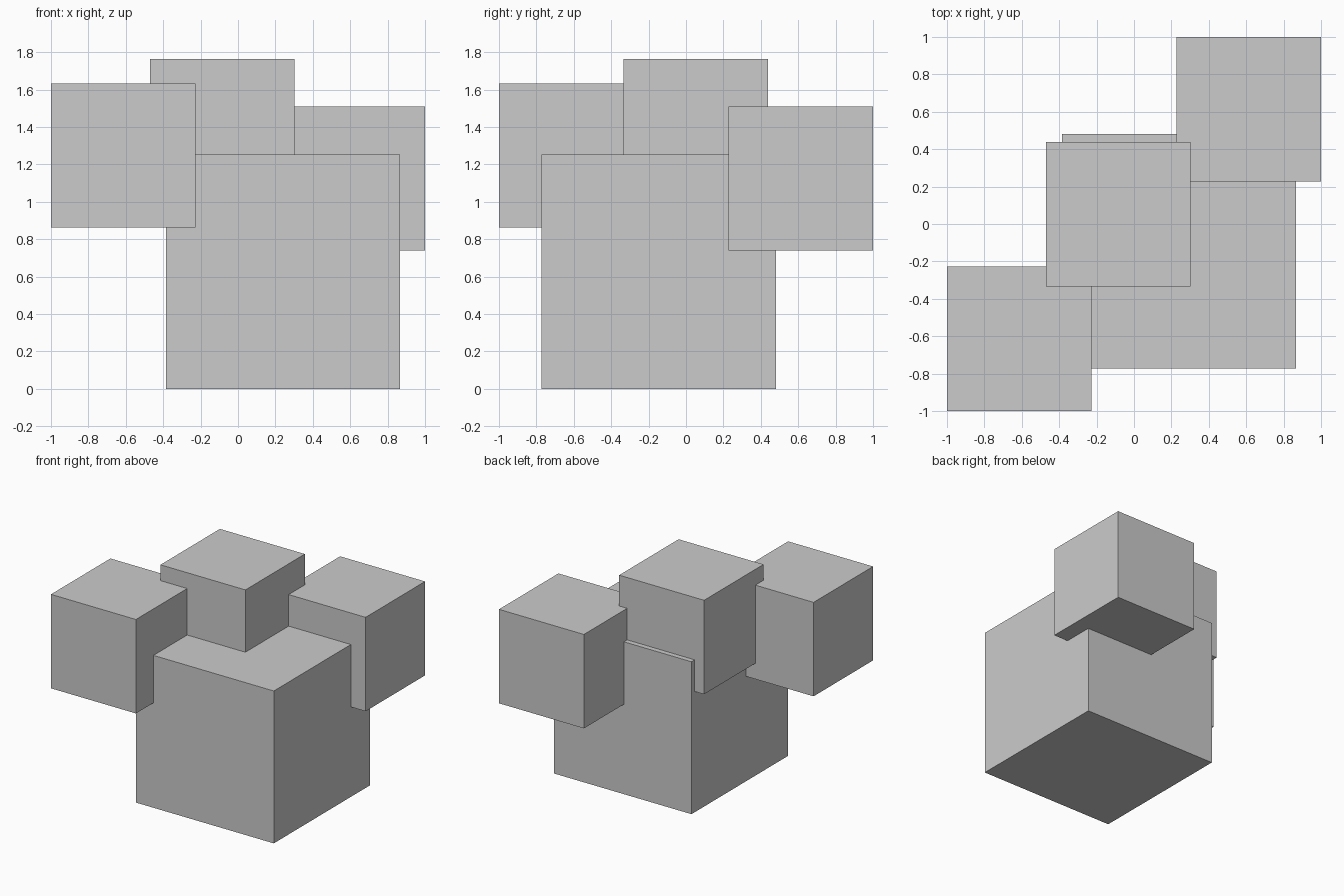
import bpy
from mathutils import Vector

if "Cube" in bpy.data.objects:
    bpy.data.objects.remove(bpy.data.objects["Cube"])

grey = bpy.data.materials.new("plain grey")
grey.diffuse_color = (0.6, 0.6, 0.6, 1)
grey.use_nodes = True
grey.node_tree.nodes["Principled BSDF"].inputs["Base Color"].default_value = grey.diffuse_color


def block(name, low_corner, size):
    """Cube placed by its lowest corner."""
    centre = Vector(low_corner) + Vector((size, size, size)) / 2
    bpy.ops.mesh.primitive_cube_add(size=size, location=centre)
    obj = bpy.context.object
    obj.name = name
    obj.data.materials.append(grey)
    return obj


LARGE = 1.252
SMALL = 0.772

# Large base cube
block("base_block", (-0.386, -0.772, 0), LARGE)

# Three equal small cubes sunk into its upper part
block("front_left_block", (-1, -1, 0.862), SMALL)
block("top_block", (-0.471, -0.334, 0.992), SMALL)
block("back_right_block", (1 - SMALL, 1 - SMALL, 0.739), SMALL)
